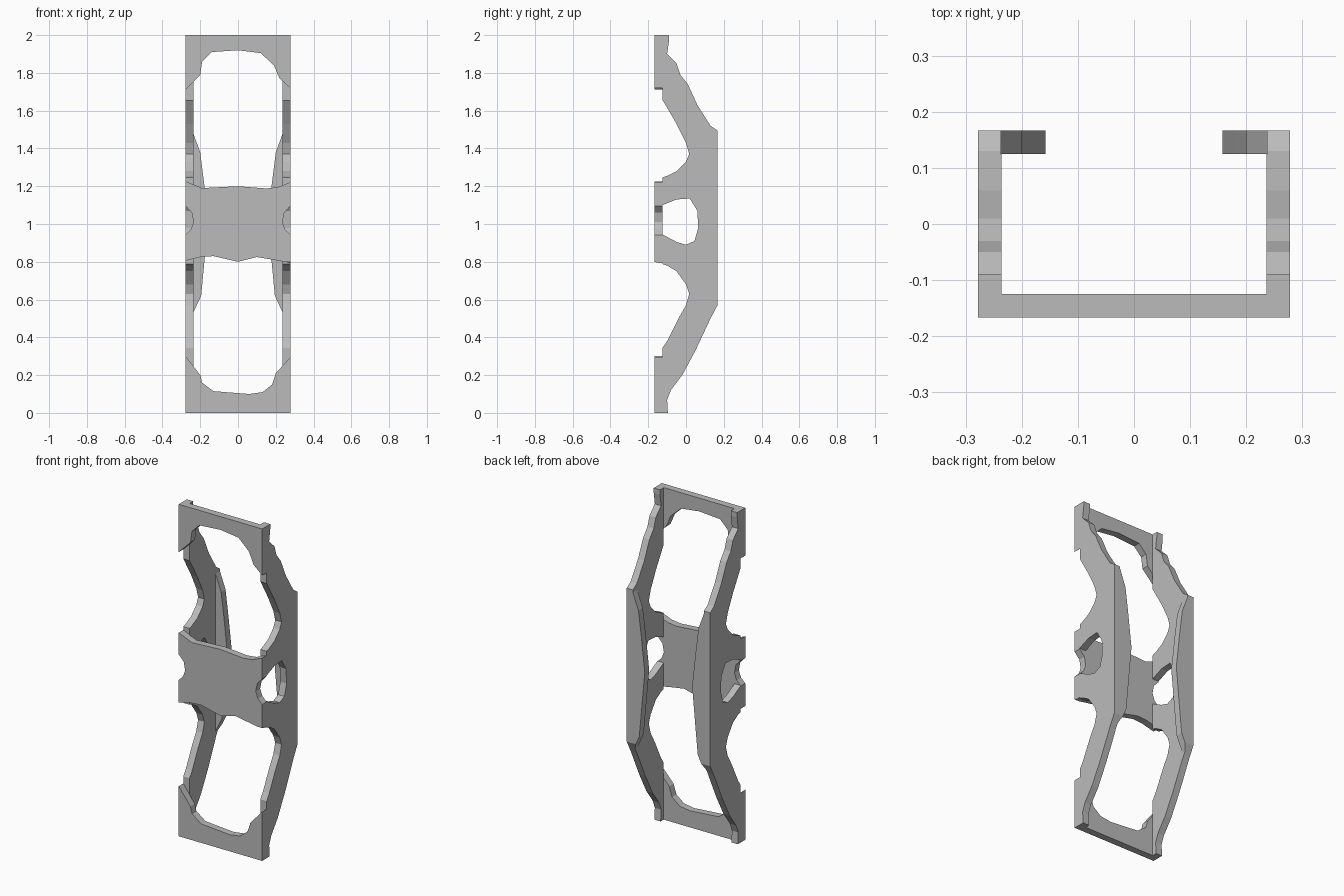
import bpy
import bmesh
from mathutils import Vector

# Remove the default cube only
default_cube = bpy.data.objects.get("Cube")
if default_cube:
    bpy.data.objects.remove(default_cube, do_unlink=True)

HALF_WIDTH, HALF_DEPTH, HEIGHT, WALL = 0.278, 0.167, 2.0, 0.042
INNER_X, INNER_Y = HALF_WIDTH - WALL, HALF_DEPTH - WALL
PAST = 0.4  # overshoot so that cutters pass cleanly through the faces


def make_material(name, colour):
    material = bpy.data.materials.new(name)
    material.use_nodes = True
    material.diffuse_color = colour
    for node in material.node_tree.nodes:
        if node.type == "BSDF_PRINCIPLED":
            node.inputs["Base Color"].default_value = colour
    return material


def prism(name, outline, axis, low, high):
    """Extrude an outline of (x, z) along y, or of (y, z) along x."""
    bm = bmesh.new()
    if axis == "y":
        corners = [bm.verts.new((across, low, z)) for across, z in outline]
        travel = Vector((0, high - low, 0))
    else:
        corners = [bm.verts.new((low, across, z)) for across, z in outline]
        travel = Vector((high - low, 0, 0))
    face = bm.faces.new(corners)
    grown = bmesh.ops.extrude_face_region(bm, geom=[face])["geom"]
    moved = [item for item in grown if isinstance(item, bmesh.types.BMVert)]
    bmesh.ops.translate(bm, verts=moved, vec=travel)
    bmesh.ops.recalc_face_normals(bm, faces=bm.faces)
    mesh = bpy.data.meshes.new(name)
    bm.to_mesh(mesh)
    bm.free()
    obj = bpy.data.objects.new(name, mesh)
    bpy.context.scene.collection.objects.link(obj)
    return obj


def rectangle(half, bottom, top):
    return [(-half, bottom), (half, bottom), (half, top), (-half, top)]


def carve(target, cutter, operation="DIFFERENCE"):
    """Apply a boolean to the target and discard the cutter."""
    cutter.hide_render = True
    modifier = target.modifiers.new("carve", "BOOLEAN")
    modifier.operation = operation
    modifier.solver = "EXACT"
    modifier.object = cutter
    bpy.context.view_layer.update()
    depsgraph = bpy.context.evaluated_depsgraph_get()
    result = bpy.data.meshes.new_from_object(target.evaluated_get(depsgraph))
    target.modifiers.clear()
    target.data = result
    bpy.data.objects.remove(cutter, do_unlink=True)


# Rectangular tube that the bracket is carved from
bracket = prism("bracket_frame", rectangle(HALF_WIDTH, 0, HEIGHT), "y", -HALF_DEPTH, HALF_DEPTH)
carve(bracket, prism("tube_bore", rectangle(INNER_X, -PAST, HEIGHT + PAST), "y", -INNER_Y, INNER_Y))

# Bowed rear edge of the side walls
rear_edge = [(-0.09, 2.1), (-0.09, 1.97), (-0.1, 1.9), (-0.05, 1.85),
             (-0.03, 1.79), (0.01, 1.74), (0.06, 1.63), (0.13, 1.52),
             (0.167, 1.495), (0.3, 1.4), (0.3, 0.7), (0.167, 0.57),
             (0.13, 0.5), (0.05, 0.33), (-0.02, 0.2), (-0.08, 0.12),
             (-0.1, 0.07), (-0.09, -0.1)]
silhouette = [(-PAST, -0.1)] + [(-PAST, 2.1)] + rear_edge
carve(bracket, prism("side_silhouette", silhouette, "x", -PAST, PAST), "INTERSECT")

# Open back between the two curved rear flanges
flange_edge = [(INNER_X + 0.001, 2.2), (INNER_X + 0.001, 1.48), (0.2, 1.38), (0.18, 1.22),
               (0.158, 1.02), (0.178, 0.8), (0.195, 0.62),
               (INNER_X + 0.001, 0.53), (INNER_X + 0.001, -0.2)]
opening = flange_edge + [(-x, z) for x, z in reversed(flange_edge)]
carve(bracket, prism("back_opening", opening, "y", INNER_Y - 0.001, PAST))

# Front windows above and below the middle band
upper_window = [(-0.3, 1.235), (-0.19, 1.19), (0, 1.2), (0.15, 1.188),
                (0.21, 1.195), (0.3, 1.23), (0.3, 1.7), (0.22, 1.77),
                (0.19, 1.84), (0.12, 1.905), (0, 1.92), (-0.14, 1.91),
                (-0.19, 1.86), (-0.2, 1.79), (-0.3, 1.69)]
lower_window = [(-0.3, 0.8), (-0.2, 0.825), (-0.13, 0.83), (0, 0.8),
                (0.1, 0.825), (0.19, 0.81), (0.3, 0.79), (0.3, 0.32),
                (0.2, 0.21), (0.18, 0.15), (0.13, 0.11), (0.06, 0.1),
                (-0.13, 0.115), (-0.19, 0.16), (-0.2, 0.2), (-0.3, 0.33)]
for name, outline in (("upper_window", upper_window), ("lower_window", lower_window)):
    carve(bracket, prism(name, outline, "y", -PAST, -INNER_Y + 0.001))

# Rounded bites in the front edges of the side walls
upper_bite = [(-0.2, 1.75), (-0.12, 1.65), (-0.05, 1.53), (0, 1.43), (0.017, 1.37),
              (0, 1.33), (-0.05, 1.28), (-0.1, 1.255), (-0.2, 1.22)]
lower_bite = [(-0.2, 0.81), (-0.1, 0.78), (-0.05, 0.75), (0, 0.68), (0.017, 0.63),
              (0, 0.57), (-0.04, 0.5), (-0.1, 0.38), (-0.14, 0.32), (-0.2, 0.3)]
for name, outline in (("upper_bite", upper_bite), ("lower_bite", lower_bite)):
    carve(bracket, prism(name, outline, "x", -PAST, PAST))

# Hole through both side walls, behind the middle band
side_hole = [(-INNER_Y, 1.1), (-0.05, 1.13), (0.02, 1.135), (0.06, 1.07), (0.065, 0.98),
             (0.045, 0.91), (0, 0.89), (-0.05, 0.905), (-INNER_Y, 0.945)]
carve(bracket, prism("side_hole", side_hole, "x", -PAST, PAST))

# Corner notches where each hole breaks out of the front
for side in (-1, 1):
    notch = [(side * x, z) for x, z in
             ((0.3, 1.12), (0.245, 1.06), (0.235, 1.01), (0.25, 0.97), (0.3, 0.92))]
    carve(bracket, prism("corner_notch", notch, "y", -PAST, -INNER_Y + 0.001))

# Single grey finish, flat shaded
grey = make_material("plain_grey", (0.5, 0.5, 0.5, 1.0))
bracket.data.materials.clear()
bracket.data.materials.append(grey)
for polygon in bracket.data.polygons:
    polygon.material_index = 0
    polygon.use_smooth = False
